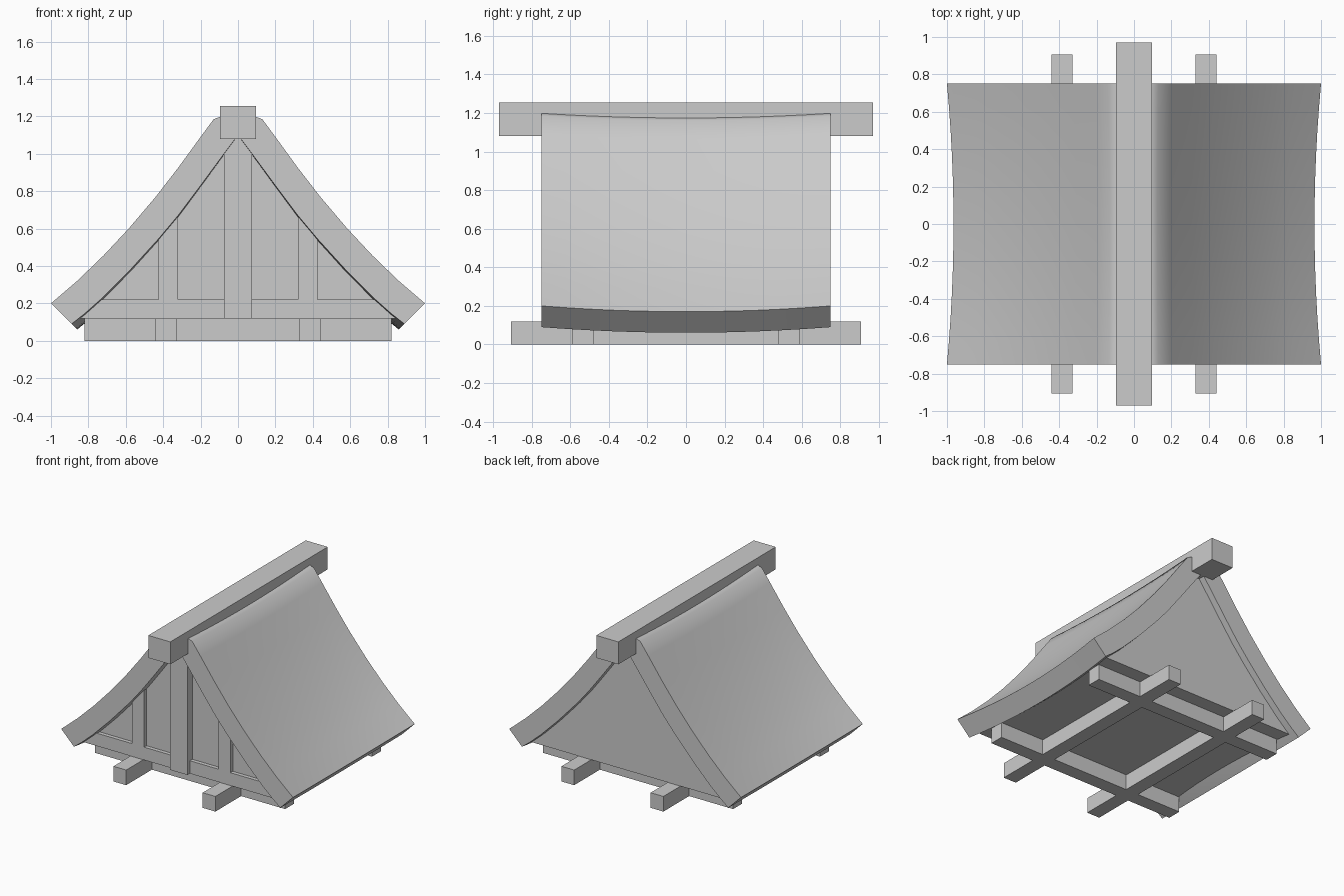
import bpy
import bmesh

if "Cube" in bpy.data.objects:
    bpy.data.objects.remove(bpy.data.objects["Cube"], do_unlink=True)

stone = bpy.data.materials.new("plain_grey")
stone.use_nodes = True
GREY = (0.6, 0.6, 0.6, 1)
stone.diffuse_color = GREY
stone.node_tree.nodes["Principled BSDF"].inputs["Base Color"].default_value = GREY

# Right half of the roof section, ridge to eave
OUTER = [(0, 1.2), (0.09, 1.2), (0.13, 1.185), (0.2, 1.09), (0.32, 0.925),
         (0.44, 0.77), (0.58, 0.605), (0.72, 0.455), (0.86, 0.32), (1.0, 0.2)]
INNER = [(0, 1.1), (0.075, 1.0), (0.2, 0.83), (0.32, 0.67), (0.425, 0.545),
         (0.58, 0.375), (0.73, 0.225), (0.82, 0.145), (0.89, 0.09)]
HALF_LENGTH = 0.75
GABLE_Y = 0.70
FLOOR_Z = 0.12


def mirrored(points):
    """Whole section from its right half, running left to right."""
    return [(-x, z) for x, z in reversed(points) if x > 0] + points


def inner_height(x):
    """Height of the roof's underside at x."""
    x = abs(x)
    for (x0, z0), (x1, z1) in zip(INNER, INNER[1:]):
        if x <= x1:
            return z0 + (z1 - z0) * (x - x0) / (x1 - x0)
    return INNER[-1][1]


def loft(name, sections, smooth=False):
    """Skin a row of closed sections and cap both ends."""
    bm = bmesh.new()
    rings = [[bm.verts.new(p) for p in section] for section in sections]
    count = len(rings[0])
    for a, b in zip(rings, rings[1:]):
        for i in range(count):
            j = (i + 1) % count
            bm.faces.new((a[i], a[j], b[j], b[i]))
    bm.faces.new(rings[0])
    bm.faces.new(rings[-1])
    bmesh.ops.recalc_face_normals(bm, faces=bm.faces)
    mesh = bpy.data.meshes.new(name)
    bm.to_mesh(mesh)
    bm.free()
    mesh.materials.append(stone)
    obj = bpy.data.objects.new(name, mesh)
    bpy.context.collection.objects.link(obj)
    if smooth:
        bpy.ops.object.select_all(action="DESELECT")
        obj.select_set(True)
        bpy.context.view_layer.objects.active = obj
        bpy.ops.object.shade_smooth_by_angle(angle=1.05)
    return obj


def prism(name, outline, y0, y1):
    """Extrude an x-z outline along y."""
    return loft(name, [[(x, y, z) for x, z in outline] for y in (y0, y1)])


def box(name, x0, x1, y0, y1, z0, z1):
    return prism(name, [(x0, z0), (x1, z0), (x1, z1), (x0, z1)], y0, y1)


# Roof shell, sagging towards the middle of its length
def roof_section(y):
    sag = 1 - (y / HALF_LENGTH) ** 2
    outline = mirrored(OUTER) + mirrored(INNER)[::-1]
    return [(x * (1 - 0.035 * sag), y, z - sag * (0.022 + 0.008 * abs(x)))
            for x, z in outline]


STEPS = 12
loft("roof", [roof_section(HALF_LENGTH * (2 * i / STEPS - 1))
              for i in range(STEPS + 1)], smooth=True)

# Ridge beam
box("ridge_beam", -0.095, 0.095, -0.97, 0.97, 1.08, 1.255)

# Closed body under the roof; its front is the recessed panel plane
EAVE_X = 0.85
body = [(x, z) for x, z in INNER if x < EAVE_X] + [(EAVE_X, FLOOR_Z)]
prism("gable_body", mirrored(body), -0.67, GABLE_Y)

# Front gable framing
prism("front_sill", [(-EAVE_X, FLOOR_Z), (EAVE_X, FLOOR_Z),
                     (0.735, 0.22), (-0.735, 0.22)], -GABLE_Y, -0.66)
post = 0.075
prism("front_post", [(-post, FLOOR_Z), (post, FLOOR_Z), (post, inner_height(post)),
                     (0, inner_height(0)), (-post, inner_height(post))], -0.73, -0.66)
for side, name in ((-1, "right"), (1, "left")):
    a, b = 0.32 * side, 0.425 * side
    prism(name + "_front_stud", [(a, 0.2), (b, 0.2), (b, inner_height(b)),
                                 (a, inner_height(a))], -GABLE_Y, -0.66)

# Floor beams, lengthwise and crosswise
for side, name in ((-1, "right"), (1, "left")):
    a, b = sorted((0.33 * side, 0.44 * side))
    box(name + "_floor_beam", a, b, -0.907, 0.907, 0, 0.118)
for side, name in ((-1, "front"), (1, "back")):
    a, b = sorted((0.48 * side, 0.59 * side))
    box(name + "_cross_beam", -0.82, 0.82, a, b, 0, FLOOR_Z)
